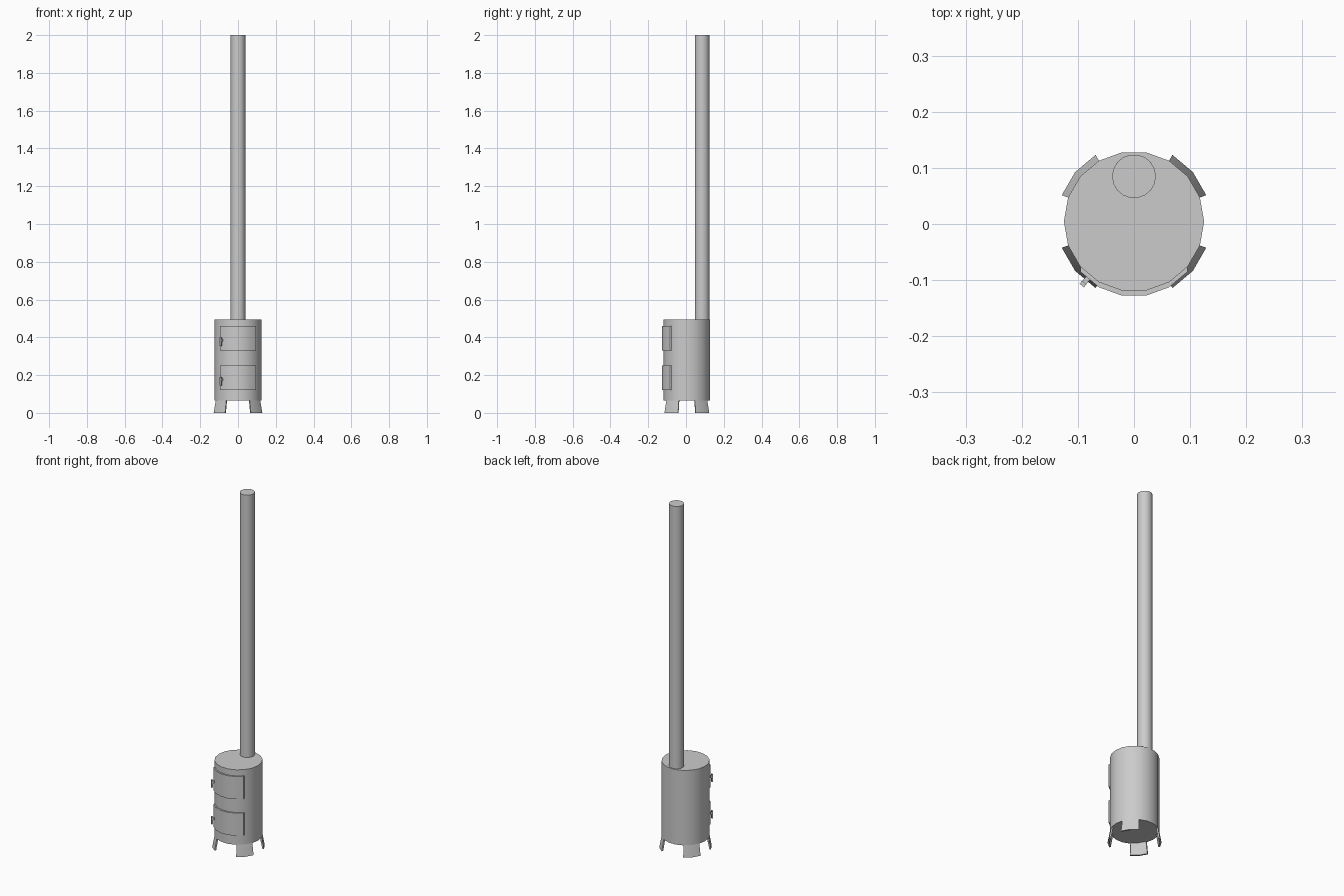
import bpy
from math import cos, sin, radians
from mathutils import Vector

if "Cube" in bpy.data.objects:
    bpy.data.objects.remove(bpy.data.objects["Cube"])

CY = 0.0045      # body centre in y
R = 0.125        # body radius (18 sides)


def arc(r, a0, a1, z, cy=CY):
    """Points on the 18-sided ring, every 20 degrees."""
    return [(r * cos(radians(a)), cy + r * sin(radians(a)), z)
            for a in range(a0, a1 + 1, 20)]


def make(name, verts, faces):
    me = bpy.data.meshes.new(name)
    me.from_pydata(verts, [], faces)
    ob = bpy.data.objects.new(name, me)
    bpy.context.collection.objects.link(ob)
    bpy.ops.object.select_all(action='DESELECT')
    ob.select_set(True)
    bpy.context.view_layer.objects.active = ob
    bpy.ops.object.mode_set(mode='EDIT')
    bpy.ops.mesh.select_all(action='SELECT')
    bpy.ops.mesh.normals_make_consistent(inside=False)
    bpy.ops.object.mode_set(mode='OBJECT')
    bpy.ops.object.shade_smooth_by_angle(angle=radians(30))
    return ob


def loft(name, bottom, top):
    """Closed solid between two matching outlines."""
    n = len(bottom)
    sides = [(i, (i + 1) % n, n + (i + 1) % n, n + i) for i in range(n)]
    return make(name, bottom + top,
                sides + [tuple(range(n))[::-1], tuple(range(n, 2 * n))])


def shell(name, in0, out0, in1, out1):
    """Thick curved strip: inner/outer arcs at bottom and top."""
    n = len(in0)
    verts = in0 + out0 + in1 + out1
    I0, O0, I1, O1 = 0, n, 2 * n, 3 * n
    faces = []
    for a, b in ((I0, O0), (O0, O1), (O1, I1), (I1, I0)):
        faces += [(a + i, a + i + 1, b + i + 1, b + i) for i in range(n - 1)]
    for e in (0, n - 1):
        faces.append((I0 + e, O0 + e, O1 + e, I1 + e))
    return make(name, verts, faces)


def box(name, c, along, size):
    """Box with its length along a horizontal direction."""
    u = Vector(along)
    v = Vector((-u.y, u.x, 0))
    quad = [(-1, -1), (1, -1), (1, 1), (-1, 1)]

    def ring(s):
        return [tuple(Vector(c) + u * i * size[0] / 2 + v * j * size[1] / 2
                      + Vector((0, 0, s * size[2] / 2))) for i, j in quad]
    return loft(name, ring(-1), ring(1))


# Stove body and chimney pipe
loft("stove_body", arc(R, 0, 340, 0.065), arc(R, 0, 340, 0.495))
loft("chimney_pipe", arc(0.039, 0, 340, 0.49, 0.085), arc(0.039, 0, 340, 2.0, 0.085))

# Four flared legs, each following two faces of the body
for name, a in (("back_right", 20), ("back_left", 120),
                ("front_left", 200), ("front_right", 300)):
    shell(name + "_leg", arc(0.128, a, a + 40, 0), arc(0.137, a, a + 40, 0),
          arc(0.116, a, a + 40, 0.066), arc(R, a, a + 40, 0.066))

# Two curved doors with latch handles
n = Vector((cos(radians(230)), sin(radians(230)), 0))
for name, z in (("lower", 0.12), ("upper", 0.33)):
    shell(name + "_door",
          arc(R, 220, 320, z), arc(R, 220, 320, z, CY - 0.009),
          arc(R, 220, 320, z + 0.13), arc(R, 220, 320, z + 0.13, CY - 0.009))
    base = Vector((-0.080, -0.094, 0))
    box(name + "_handle_stem", base + n * 0.006 + Vector((0, 0, z + 0.055)),
        n, (0.018, 0.009, 0.012))
    box(name + "_handle_grip", base + n * 0.017 + Vector((0, 0, z + 0.047)),
        n, (0.007, 0.010, 0.044))
